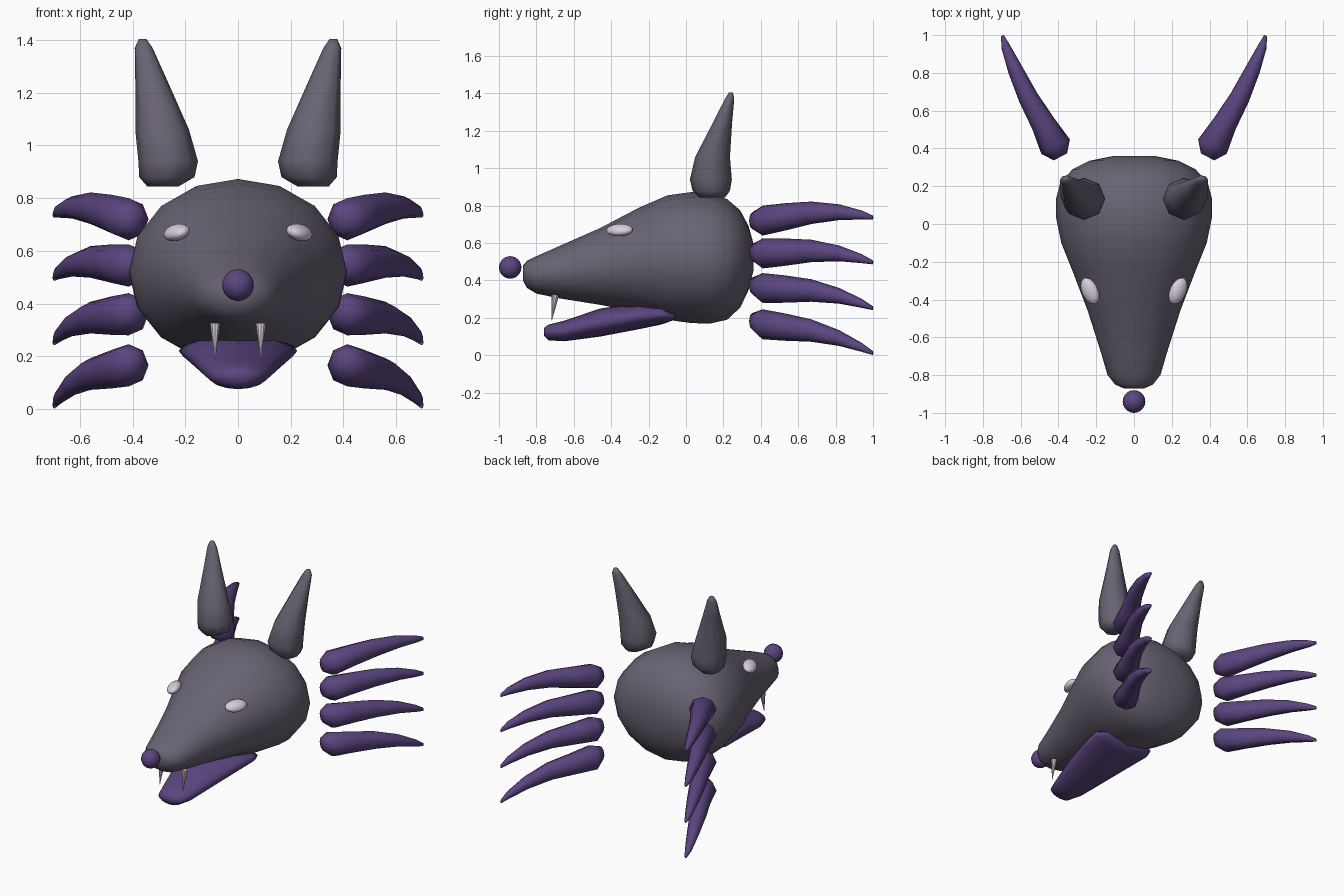
import bpy, bmesh, math
from mathutils import Vector, Matrix

cube = bpy.data.objects.get("Cube")
if cube:
    bpy.data.objects.remove(cube)


def material(name, rgb):
    m = bpy.data.materials.new(name)
    m.use_nodes = True
    m.diffuse_color = (*rgb, 1)
    m.node_tree.nodes["Principled BSDF"].inputs["Base Color"].default_value = (*rgb, 1)
    return m


GREY = material("slate grey", (0.14, 0.125, 0.17))
PURPLE = material("deep purple", (0.105, 0.06, 0.215))
WHITE = material("pale ivory", (0.68, 0.62, 0.72))


def finish(name, bm, mat, smooth=True):
    bmesh.ops.recalc_face_normals(bm, faces=bm.faces)
    for f in bm.faces:
        f.smooth = smooth
    mesh = bpy.data.meshes.new(name)
    bm.to_mesh(mesh)
    bm.free()
    mesh.materials.append(mat)
    ob = bpy.data.objects.new(name, mesh)
    bpy.context.collection.objects.link(ob)
    return ob


def loft(name, rings, sides, mat, mirror=1):
    """Skin elliptical rings, each given as (centre, side radius, up radius)."""
    bm = bmesh.new()
    loops = []
    for c, u, v in rings:
        loop = []
        for i in range(sides):
            a = math.tau * i / sides
            p = Vector(c) + Vector(u) * math.cos(a) + Vector(v) * math.sin(a)
            loop.append(bm.verts.new((p.x * mirror, p.y, p.z)))
        loops.append(loop)
    for a, b in zip(loops, loops[1:]):
        for i in range(sides):
            j = (i + 1) % sides
            bm.faces.new((a[i], a[j], b[j], b[i]))
    bm.faces.new(loops[0])
    bm.faces.new(loops[-1])
    return finish(name, bm, mat)


def ball(name, matrix, mat):
    bm = bmesh.new()
    bmesh.ops.create_uvsphere(bm, u_segments=20, v_segments=12, radius=1, matrix=matrix)
    return finish(name, bm, mat)


# Head: stations along y with half width, bottom and top
head = [(-0.872, 0.05, 0.40, 0.48), (-0.85, 0.10, 0.36, 0.505), (-0.80, 0.14, 0.33, 0.53),
        (-0.68, 0.175, 0.305, 0.583), (-0.46, 0.245, 0.27, 0.68), (-0.25, 0.325, 0.23, 0.79),
        (-0.10, 0.385, 0.19, 0.855), (0.03, 0.412, 0.172, 0.873), (0.13, 0.414, 0.17, 0.866),
        (0.22, 0.39, 0.19, 0.835), (0.29, 0.325, 0.255, 0.775), (0.335, 0.235, 0.35, 0.69),
        (0.36, 0.11, 0.45, 0.60)]
loft("head", [((0, y, (b + t) / 2), (w, 0, 0), (0, 0, (t - b) / 2)) for y, w, b, t in head],
     16, GREY)

# Lower jaw: y, centre height, half width, half thickness
jaw = [(-0.76, 0.125, 0.04, 0.02), (-0.735, 0.122, 0.085, 0.042), (-0.65, 0.13, 0.115, 0.055),
       (-0.46, 0.175, 0.16, 0.075), (-0.25, 0.21, 0.205, 0.07), (-0.13, 0.22, 0.225, 0.055),
       (-0.06, 0.21, 0.19, 0.02)]
loft("lower_jaw", [((0, y, z), (w, 0, 0), (0, 0, h)) for y, z, w, h in jaw], 16, PURPLE)

# Nose
ball("nose", Matrix.Translation((0, -0.94, 0.47)) @ Matrix.Scale(0.06, 4), PURPLE)

# Ear: centre x, y, z, then half width and half depth
ear = [(0.285, 0.14, 0.845, 0.06, 0.07), (0.27, 0.135, 0.88, 0.105, 0.10),
       (0.265, 0.133, 0.94, 0.113, 0.112), (0.288, 0.142, 1.06, 0.102, 0.093),
       (0.33, 0.197, 1.25, 0.06, 0.05), (0.358, 0.233, 1.37, 0.034, 0.025),
       (0.362, 0.24, 1.405, 0.014, 0.011)]

# Fur spike: centre x, y, z, then half width and half height
spike = [(0.39, 0.355, 0.72, 0.04, 0.045), (0.415, 0.41, 0.72, 0.085, 0.08),
         (0.48, 0.53, 0.74, 0.065, 0.073), (0.56, 0.67, 0.762, 0.053, 0.06),
         (0.63, 0.82, 0.765, 0.04, 0.042), (0.68, 0.94, 0.75, 0.024, 0.024),
         (0.697, 0.998, 0.737, 0.008, 0.011)]
across = Vector((0.89, -0.45, 0))
drops = [(0, 0), (0.17, 0.07), (0.35, 0.135), (0.54, 0.185)]

for side, s in (("left", 1), ("right", -1)):
    loft(side + "_ear", [((x, y, z), (w, 0, 0), (0, d, 0)) for x, y, z, w, d in ear],
         8, GREY, s)

    # Four spikes behind each cheek, lower ones drooping more
    for n, (drop, droop) in enumerate(drops):
        rings = []
        for x, y, z, w, h in spike:
            t = (y - 0.36) / 0.64
            rings.append(((x, y, z - drop - droop * t), across * w, (0, 0, h)))
        loft(f"{side}_fur_spike_{n + 1}", rings, 8, PURPLE, s)

    # Almond eye tilted along the cheek
    ball(side + "_eye",
         Matrix.Translation((s * 0.233, -0.355, 0.67))
         @ Matrix.Rotation(math.radians(-24 * s), 4, 'Z')
         @ Matrix.Rotation(math.radians(25 * s), 4, 'Y')
         @ Matrix.Diagonal((0.045, 0.075, 0.03, 1)), WHITE)

    # Fang: slim cone leaning forward
    bm = bmesh.new()
    bmesh.ops.create_cone(bm, cap_ends=True, segments=10, radius1=0.02, radius2=0.001,
                          depth=0.14,
                          matrix=Matrix.Translation((s * 0.087, -0.708, 0.255))
                          @ Matrix.Rotation(math.radians(172), 4, 'X'))
    finish(side + "_fang", bm, WHITE, smooth=False)
